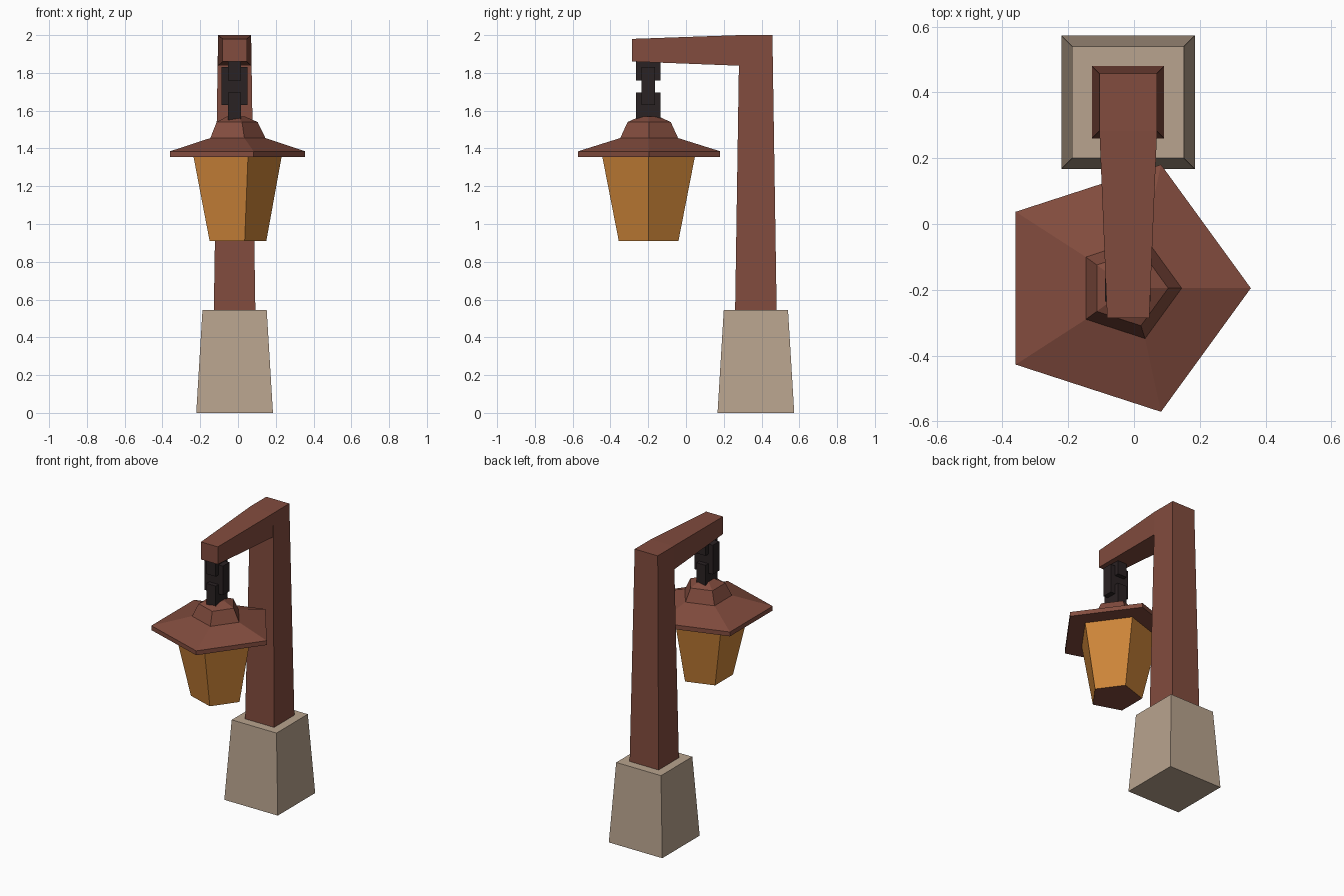
import bpy, math

if "Cube" in bpy.data.objects:
    bpy.data.objects.remove(bpy.data.objects["Cube"])


def material(name, rgb):
    m = bpy.data.materials.new(name)
    lin = [c / 12.92 if c <= 0.04045 else ((c + 0.055) / 1.055) ** 2.4
           for c in (v / 255 for v in rgb)]
    m.diffuse_color = (*lin, 1)
    m.use_nodes = True
    m.node_tree.nodes["Principled BSDF"].inputs["Base Color"].default_value = m.diffuse_color
    return m


STONE = material("stone", (184, 163, 142))
WOOD = material("red brown wood", (130, 76, 62))
GLASS = material("amber glass", (205, 133, 57))
IRON = material("black iron", (42, 34, 35))


def loft(name, rings, mats):
    """Skin a stack of equal-sized point rings and cap both ends."""
    n = len(rings[0])
    verts = [p for r in rings for p in r]
    faces = [tuple(range(n))[::-1], tuple(range(len(verts) - n, len(verts)))]
    for k in range(len(rings) - 1):
        for i in range(n):
            j = (i + 1) % n
            faces.append((k*n + i, k*n + j, (k+1)*n + j, (k+1)*n + i))
    me = bpy.data.meshes.new(name)
    me.from_pydata(verts, [], faces)
    for m in mats:
        me.materials.append(m)
    ob = bpy.data.objects.new(name, me)
    bpy.context.collection.objects.link(ob)
    return ob


def rect(cx, cy, hx, hy, z):
    return [(cx + sx*hx, cy + sy*hy, z) for sx, sy in ((-1, -1), (1, -1), (1, 1), (-1, 1))]


def pentagon(cx, r, z, cy=-0.195):
    return [(cx + r*math.cos(i*math.tau/5), cy + r*math.sin(i*math.tau/5), z) for i in range(5)]


def arm_section(y, hx, z0, z1):
    cx = -0.0175
    return [(cx - hx, y, z0), (cx - hx, y, z1), (cx + hx, y, z1), (cx + hx, y, z0)]


# Stone foot and tapered post
X, Y = -0.018, 0.37
loft("stone_base", [rect(X, Y, 0.203, 0.203, 0), rect(X, Y, 0.17, 0.17, 0.545)], [STONE])
loft("post", [rect(X, Y, 0.11, 0.11, 0.54), rect(X, Y, 0.0875, 0.0875, 2.0)], [WOOD])

# Arm narrowing toward the front
loft("arm", [arm_section(-0.285, 0.064, 1.86, 1.98),
             arm_section(0.283, 0.0875, 1.838, 2.0)], [WOOD])

# Chain: three crossing links
for name, hx, hy, z0, z1 in (("upper_link", 0.035, 0.065, 1.76, 1.865),
                             ("middle_link", 0.069, 0.035, 1.63, 1.83),
                             ("lower_link", 0.035, 0.065, 1.55, 1.695)):
    loft(name, [rect(-0.019, -0.2, hx, hy, z0), rect(-0.019, -0.2, hx, hy, z1)], [IRON])

# Five-sided roof with a stepped cap
loft("lantern_roof", [pentagon(-0.04, 0.395, 1.355), pentagon(-0.04, 0.395, 1.385),
                      pentagon(-0.016, 0.161, 1.455), pentagon(-0.016, 0.12, 1.54),
                      pentagon(-0.016, 0.05, 1.57)], [WOOD])

# Lantern glass with a wooden floor
glass = loft("lantern_glass", [pentagon(-0.016, 0.166, 0.91, -0.198),
                               pentagon(-0.027, 0.258, 1.358, -0.198)], [GLASS, WOOD])
for f in glass.data.polygons:
    if f.normal.z < -0.9:
        f.material_index = 1
